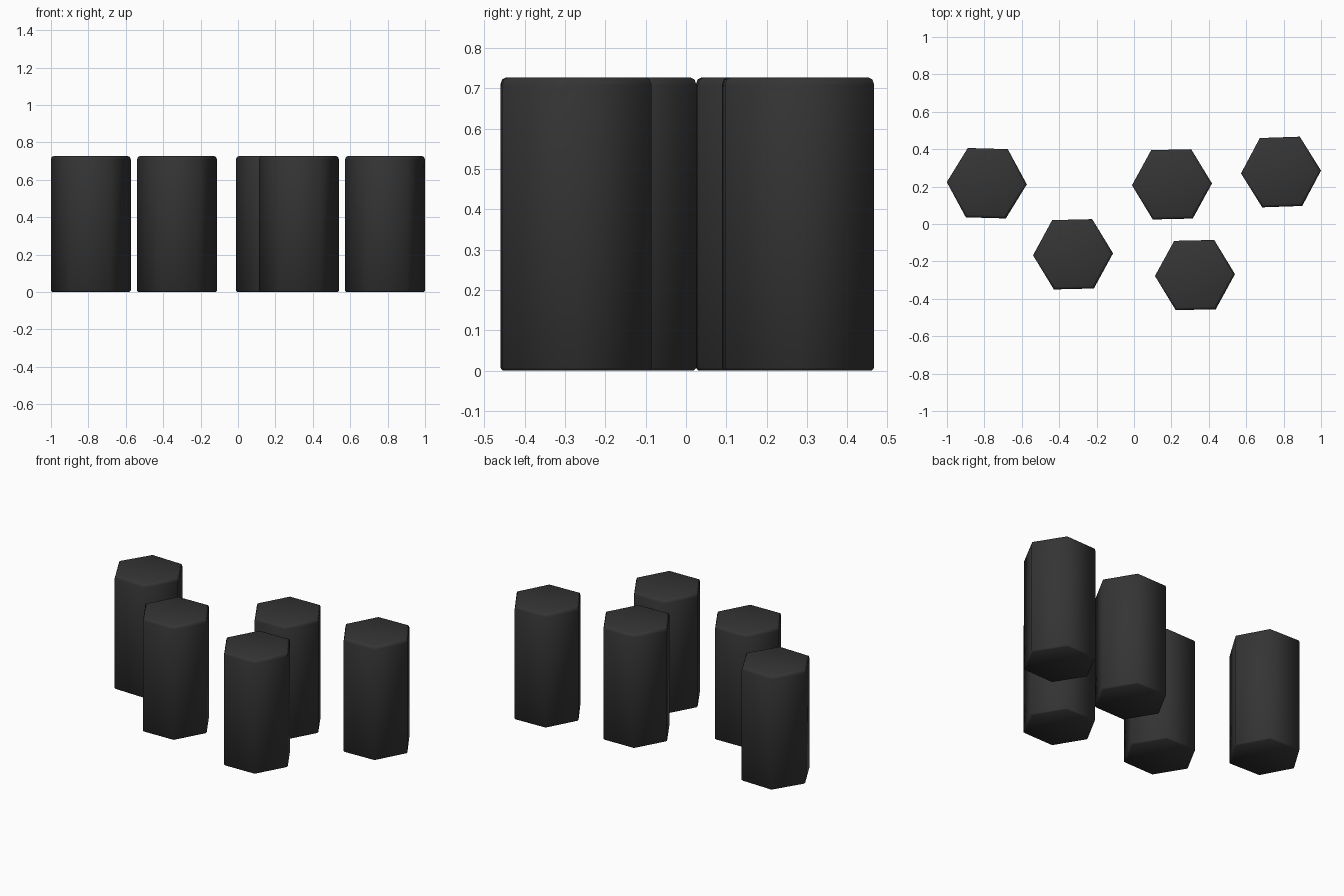
import bpy, bmesh
from math import radians, cos, sin, pi

if "Cube" in bpy.data.objects:
    bpy.data.objects.remove(bpy.data.objects["Cube"])

HEIGHT = 0.727
# ring profile from bottom to top: (radius, height)
PROFILE = [(0.207, 0.0), (0.214, 0.007), (0.214, HEIGHT - 0.019), (0.209, HEIGHT - 0.005), (0.197, HEIGHT)]

mat = bpy.data.materials.new("dark_grey")
mat.diffuse_color = (0.035, 0.035, 0.035, 1)
mat.use_nodes = True
mat.node_tree.nodes["Principled BSDF"].inputs["Base Color"].default_value = mat.diffuse_color


def hex_column(name, x, y, turn):
    bm = bmesh.new()
    rings = []
    for r, z in PROFILE:
        rings.append([bm.verts.new((r * cos(i * pi / 3), r * sin(i * pi / 3), z)) for i in range(6)])
    for a, b in zip(rings, rings[1:]):
        for i in range(6):
            j = (i + 1) % 6
            bm.faces.new((a[i], a[j], b[j], b[i]))
    bm.faces.new(rings[0][::-1])
    bm.faces.new(rings[-1])
    mesh = bpy.data.meshes.new(name)
    bm.to_mesh(mesh)
    bm.free()
    mesh.materials.append(mat)
    obj = bpy.data.objects.new(name, mesh)
    obj.location = (x, y, 0)
    obj.rotation_euler.z = radians(turn)
    bpy.context.collection.objects.link(obj)
    # soft sides and top rim
    bpy.ops.object.select_all(action='DESELECT')
    obj.select_set(True)
    bpy.context.view_layer.objects.active = obj
    bpy.ops.object.shade_smooth_by_angle(angle=radians(65))


# scattered columns: x, y, slight turn in degrees
COLUMNS = [
    (-0.787, 0.218, -1.6),
    (-0.326, -0.162, 1.4),
    (0.203, 0.212, 1.3),
    (0.326, -0.273, 1.3),
    (0.786, 0.278, 2.0),
]
for n, (x, y, turn) in enumerate(COLUMNS, 1):
    hex_column(f"hexagonal_column_{n}", x, y, turn)
